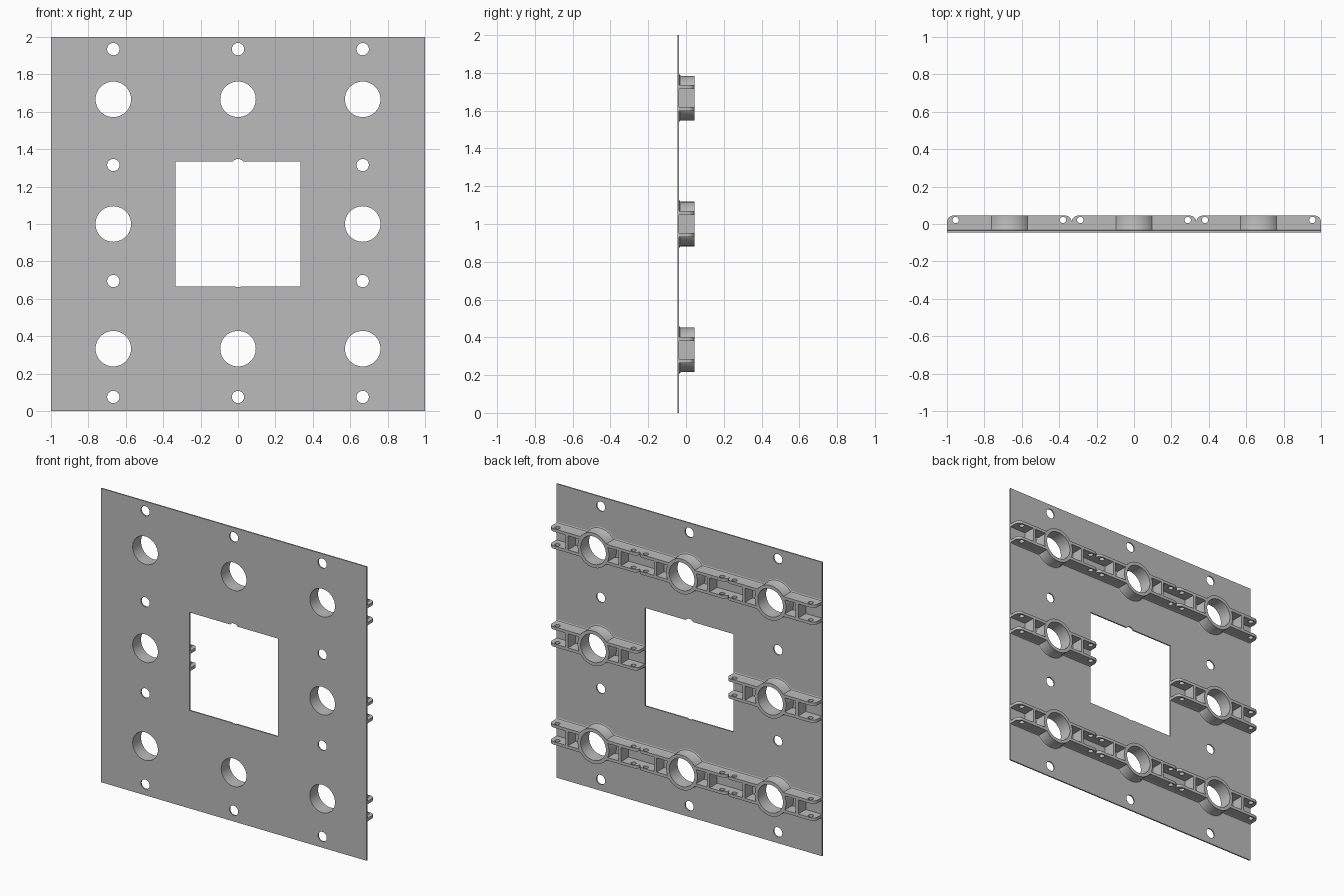
import bpy, bmesh, math
from mathutils import Matrix, Vector

if "Cube" in bpy.data.objects:
    bpy.data.objects.remove(bpy.data.objects["Cube"])

PITCH = 2 / 3
FRONT, FACE, BACK = -0.045, -0.036, 0.045   # plate front, plate rear, bracket rear

grey = bpy.data.materials.new("plain grey")
grey.use_nodes = True
colour = (0.5, 0.5, 0.5, 1)
grey.diffuse_color = colour
grey.node_tree.nodes["Principled BSDF"].inputs["Base Color"].default_value = colour


def make(name, bm, helper=False):
    bmesh.ops.recalc_face_normals(bm, faces=bm.faces)
    mesh = bpy.data.meshes.new(name)
    bm.to_mesh(mesh)
    bm.free()
    mesh.materials.append(grey)
    obj = bpy.data.objects.new(name, mesh)
    bpy.context.collection.objects.link(obj)
    obj.hide_render = helper
    return obj


def box(bm, lo, hi):
    lo, hi = Vector(lo), Vector(hi)
    size = Matrix.Diagonal((*(hi - lo), 1))
    bmesh.ops.create_cube(bm, size=1, matrix=Matrix.Translation((lo + hi) / 2) @ size)


def cylinder(bm, centre, radius, axis, sides=40, depth=0.4):
    turn = Matrix.Rotation(math.pi / 2, 4, "X") if axis == "Y" else Matrix()
    bmesh.ops.create_cone(bm, cap_ends=True, segments=sides, radius1=radius, radius2=radius,
                          depth=depth, matrix=Matrix.Translation(centre) @ turn)


def cut(obj, cutter):
    mod = obj.modifiers.new("cut", "BOOLEAN")
    mod.object, mod.operation, mod.solver = cutter, "DIFFERENCE", "EXACT"


def bake(obj, helpers):
    """Freeze the cuts into the mesh and drop the cutters."""
    bpy.context.view_layer.update()
    graph = bpy.context.evaluated_depsgraph_get()
    mesh = bpy.data.meshes.new_from_object(obj.evaluated_get(graph))
    obj.modifiers.clear()
    obj.data = mesh
    for h in helpers:
        bpy.data.objects.remove(h)


def smooth(obj):
    bpy.ops.object.select_all(action="DESELECT")
    obj.select_set(True)
    bpy.context.view_layer.objects.active = obj
    bpy.ops.object.shade_smooth_by_angle(angle=math.radians(35))


# Panel with a square window, large bores and small fixing holes
bm = bmesh.new()
box(bm, (-1, FRONT, 0), (1, FACE, 2))
panel = make("panel", bm)

bm = bmesh.new()
box(bm, (-PITCH / 2, -0.2, PITCH), (PITCH / 2, 0.2, 2 * PITCH))
window_cutter = make("window_cutter", bm, True)

bm = bmesh.new()
cells = [(c, r) for r in (-1, 0, 1) for c in (-1, 0, 1) if (c, r) != (0, 0)]
for c, r in cells:
    cylinder(bm, (c * PITCH, 0, 1 + r * PITCH), 0.095, "Y", 48)
for c in (-1, 0, 1):
    for z in (0.075, 0.695, 1.315, 1.935):
        cylinder(bm, (c * PITCH, 0, z), 0.033, "Y", 32)
hole_cutter = make("hole_cutter", bm, True)
cut(panel, window_cutter)
cut(panel, hole_cutter)
bake(panel, [window_cutter, hole_cutter])
smooth(panel)

# Pair of rails with rounded rear corners, pin holes and room for the ring
bm = bmesh.new()
half, corner = PITCH / 2, 0.035
outline = [(-half, FACE), (half, FACE)]
for sign, start in ((1, 0), (-1, 90)):
    for i in range(9):
        a = math.radians(start + i * 90 / 8)
        outline.append((sign * (half - corner) + corner * math.cos(a),
                        BACK - corner + corner * math.sin(a)))
for z in (-0.068, 0.048):
    face = bm.faces.new([bm.verts.new((x, y, z)) for x, y in outline])
    grown = bmesh.ops.extrude_face_region(bm, geom=[face])["geom"]
    bmesh.ops.translate(bm, vec=(0, 0, 0.02),
                        verts=[g for g in grown if isinstance(g, bmesh.types.BMVert)])
rails = make("rails", bm)

bm = bmesh.new()
cylinder(bm, (0, 0, 0), 0.105, "Y", 48)
for x in (-0.287, 0.287):
    cylinder(bm, (x, 0.021, 0), 0.017, "Z", 24)
rail_cutter = make("rail_cutter", bm, True)
cut(rails, rail_cutter)
bake(rails, [rail_cutter])
smooth(rails)

# Ring turned about the bore, flared where it meets the panel
bm = bmesh.new()
profile = [(0.095, FACE), (0.095, BACK), (0.118, BACK), (0.118, FACE + 0.01),
           (0.121, FACE + 0.003), (0.128, FACE)]
verts = [bm.verts.new((r, y, 0)) for r, y in profile]
edges = [bm.edges.new(pair) for pair in zip(verts, verts[1:])]
bmesh.ops.spin(bm, geom=verts + edges, cent=(0, 0, 0), axis=(0, 1, 0),
               angle=math.tau, steps=48)
bmesh.ops.remove_doubles(bm, verts=bm.verts, dist=0.0001)
ring = make("ring", bm)
smooth(ring)

# Cross walls between the rails
bm = bmesh.new()
for side in (-1, 1):
    box(bm, (side * 0.2 - 0.01, FACE, -0.049), (side * 0.2 + 0.01, BACK, 0.049))
walls = make("cross_walls", bm)

# Small fillets along the outer foot of each rail
bm = bmesh.new()
for side in (-1, 1):
    for end in (-1, 1):
        rows = []
        for x in (end * 0.1, end * half):
            rows.append([bm.verts.new((x, y, side * z)) for y, z in
                         ((FACE + 0.01, 0.068), (FACE + 0.003, 0.071), (FACE, 0.078))])
        for i in range(2):
            bm.faces.new((rows[0][i], rows[0][i + 1], rows[1][i + 1], rows[1][i]))
fillets = make("rail_fillets", bm)
smooth(fillets)

# Repeat the bracket in every cell around the window
parts = [rails, ring, walls, fillets]
for n, (c, r) in enumerate(cells):
    for part in parts:
        obj = part
        if n:
            obj = bpy.data.objects.new(f"{part.name}_{n + 1}", part.data)
            bpy.context.collection.objects.link(obj)
        obj.location = (c * PITCH, 0, 1 + r * PITCH)
